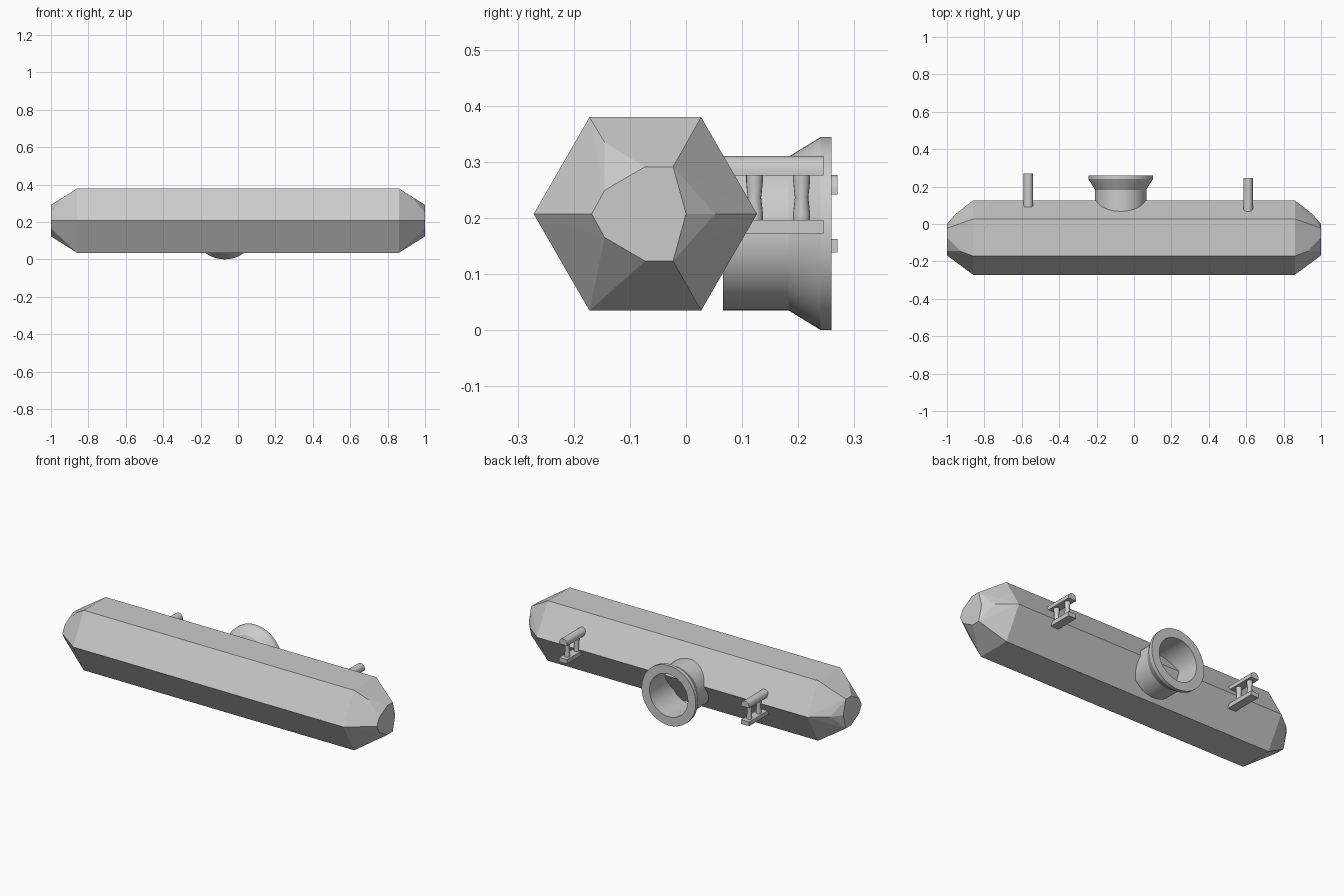
import bpy, bmesh, math
from mathutils import Vector

if "Cube" in bpy.data.objects:
    bpy.data.objects.remove(bpy.data.objects["Cube"])


def finish(name, bm, smooth=False):
    bmesh.ops.recalc_face_normals(bm, faces=bm.faces[:])
    mesh = bpy.data.meshes.new(name)
    bm.to_mesh(mesh)
    bm.free()
    ob = bpy.data.objects.new(name, mesh)
    bpy.context.collection.objects.link(ob)
    if smooth:
        bpy.ops.object.select_all(action='DESELECT')
        ob.select_set(True)
        bpy.context.view_layer.objects.active = ob
        bpy.ops.object.shade_smooth_by_angle(angle=math.radians(25))
    return ob


def lathe(name, profile, axis_point, axis, steps, closed=False):
    """Revolve (radius, height) points around an upright or y axis."""
    bm = bmesh.new()
    rings = []
    for r, h in profile:
        ring = []
        for i in range(steps):
            a = 2 * math.pi * i / steps
            u, v = r * math.cos(a), r * math.sin(a)
            p = Vector((u, h, v)) if axis == 'Y' else Vector((u, v, h))
            ring.append(bm.verts.new(p + Vector(axis_point)))
        rings.append(ring)
    pairs = list(zip(rings, rings[1:]))
    if closed:
        pairs.append((rings[-1], rings[0]))
    else:
        bm.faces.new(rings[0])
        bm.faces.new(rings[-1])
    for a, b in pairs:
        for i in range(steps):
            j = (i + 1) % steps
            bm.faces.new((a[i], a[j], b[j], b[i]))
    return finish(name, bm, True)


def extrude_profile(name, profile, y0, y1, smooth=False):
    """Extrude an (x, z) outline along y."""
    bm = bmesh.new()
    a = [bm.verts.new((x, y0, z)) for x, z in profile]
    b = [bm.verts.new((x, y1, z)) for x, z in profile]
    bm.faces.new(a)
    bm.faces.new(b)
    n = len(a)
    for i in range(n):
        j = (i + 1) % n
        bm.faces.new((a[i], a[j], b[j], b[i]))
    return finish(name, bm, smooth)


# Hexagonal body with chipped, tapered ends: hull of mirrored cross sections
CY, CZ, R = -0.0725, 0.2075, 0.199
points = [(0.86, CY + R * math.cos(k * math.pi / 3), CZ + R * math.sin(k * math.pi / 3))
          for k in range(6)]
points += [(0.93, -0.145, 0.335), (0.88, -0.164, 0.052), (0.955, 0.052, CZ)]
points += [(1.0, y, CZ + s * dz) for s in (1, -1)
           for y, dz in ((-0.145, 0.042), (-0.073, 0.084), (-0.023, 0.084))]
points += [(1.0, -0.168, CZ), (1.0, 0.0, CZ)]
bm = bmesh.new()
for x, y, z in points:
    bm.verts.new((x, y, z))
    bm.verts.new((-x, y, z))
bmesh.ops.convex_hull(bm, input=bm.verts[:])
bmesh.ops.dissolve_limit(bm, angle_limit=0.01, verts=bm.verts[:], edges=bm.edges[:])
finish("body", bm)

# Open tube with flared flange on the back
lathe("flanged_tube",
      [(0.122, 0.066), (0.137, 0.066), (0.137, 0.183), (0.172, 0.24),
       (0.172, 0.259), (0.122, 0.259)],
      (-0.071, 0, 0.1725), 'Y', 48, closed=True)

# Two brackets: rounded upper rail, flat lower rail, two waisted posts
for side, x, dy, dz in (("right", 0.61, 0.0, 0.0), ("left", -0.565, 0.025, -0.034)):
    w, y0, y1 = 0.025, 0.066 + dy, 0.245 + dy
    arc = [(x + w * math.cos(math.pi * i / 10), 0.286 + dz + w * math.sin(math.pi * i / 10))
           for i in range(11)]
    extrude_profile(side + "_upper_rail",
                    [(x + w, 0.276 + dz)] + arc + [(x - w, 0.276 + dz)], y0, y1, True)
    extrude_profile(side + "_lower_rail",
                    [(x - w, 0.173 + dz), (x + w, 0.173 + dz),
                     (x + w, 0.197 + dz), (x - w, 0.197 + dz)], y0, y1)
    for n, y in enumerate((0.122, 0.206)):
        lathe(f"{side}_post_{n + 1}",
              [(0.015, 0.196 + dz), (0.015, 0.21 + dz), (0.012, 0.237 + dz),
               (0.015, 0.264 + dz), (0.015, 0.278 + dz)],
              (x, y + dy, 0), 'Z', 16)
